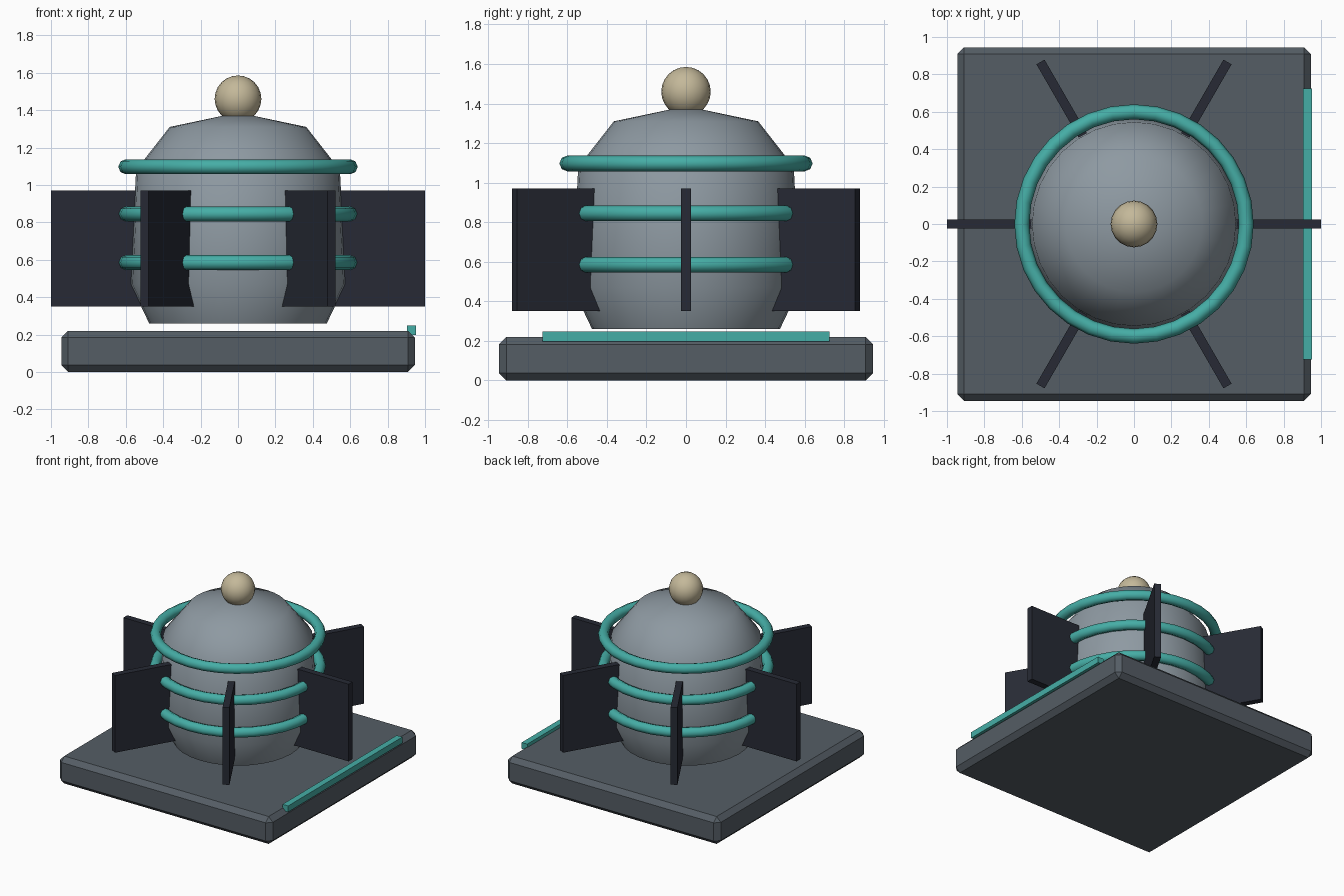
import bpy, bmesh, math
from mathutils import Matrix

if "Cube" in bpy.data.objects:
    bpy.data.objects.remove(bpy.data.objects["Cube"])


def material(name, rgb):
    m = bpy.data.materials.new(name)
    m.diffuse_color = (*rgb, 1)
    m.use_nodes = True
    m.node_tree.nodes["Principled BSDF"].inputs["Base Color"].default_value = m.diffuse_color
    return m


SLATE = material("slate", (0.09, 0.11, 0.13))
STEEL = material("steel", (0.27, 0.32, 0.36))
DARK = material("dark", (0.02, 0.023, 0.035))
TEAL = material("teal", (0.06, 0.42, 0.38))
SAND = material("sand", (0.55, 0.48, 0.32))


def finish(ob, name, mat, smooth=None):
    ob.name = name
    ob.data.materials.append(mat)
    if smooth:
        bpy.ops.object.select_all(action='DESELECT')
        ob.select_set(True)
        bpy.context.view_layer.objects.active = ob
        bpy.ops.object.shade_smooth_by_angle(angle=math.radians(smooth))
    return ob


def box(name, lo, hi, mat, turn=0.0, bevel=0.0):
    size = [b - a for a, b in zip(lo, hi)]
    mid = [(a + b) / 2 for a, b in zip(lo, hi)]
    bm = bmesh.new()
    bmesh.ops.create_cube(bm, size=1)
    bmesh.ops.transform(bm, verts=bm.verts, matrix=Matrix.Rotation(turn, 4, 'Z')
                        @ Matrix.Translation(mid) @ Matrix.Diagonal((*size, 1)))
    if bevel:
        bmesh.ops.bevel(bm, geom=bm.edges[:], offset=bevel, segments=1, affect='EDGES')
    me = bpy.data.meshes.new(name)
    bm.to_mesh(me)
    bm.free()
    ob = bpy.data.objects.new(name, me)
    bpy.context.collection.objects.link(ob)
    return finish(ob, name, mat)


def lathe(name, profile, segs, mat, smooth):
    verts, faces = [], []
    for r, z in profile:
        for i in range(segs):
            a = math.tau * i / segs
            verts.append((r * math.cos(a), r * math.sin(a), z))
    for k in range(len(profile) - 1):
        for i in range(segs):
            j = (i + 1) % segs
            faces.append((k * segs + i, k * segs + j, (k + 1) * segs + j, (k + 1) * segs + i))
    faces.append(tuple(reversed(range(segs))))
    faces.append(tuple(range((len(profile) - 1) * segs, len(profile) * segs)))
    me = bpy.data.meshes.new(name)
    me.from_pydata(verts, [], faces)
    ob = bpy.data.objects.new(name, me)
    bpy.context.collection.objects.link(ob)
    return finish(ob, name, mat, smooth)


# chamfered base slab and the light strip along its right edge
box("base", (-0.945, -0.945, 0), (0.945, 0.945, 0.22), SLATE, bevel=0.037)
box("edge_strip", (0.903, -0.725, 0.198), (0.953, 0.725, 0.247), TEAL)

# turned vessel body, hovering just above the base
lathe("body", [(0.475, 0.26), (0.575, 0.47), (0.545, 1.08), (0.365, 1.31), (0.08, 1.37)],
      32, STEEL, 45)

# six radial fins
for i in range(6):
    box(f"fin_{i + 1}", (0.48, -0.025, 0.35), (1.0, 0.025, 0.97), DARK, turn=i * math.pi / 3)

# three rings around the body
for i, z in enumerate((0.585, 0.845, 1.097)):
    bpy.ops.mesh.primitive_torus_add(location=(0, 0, z), major_radius=0.6, minor_radius=0.04,
                                     major_segments=32, minor_segments=8)
    finish(bpy.context.object, f"ring_{i + 1}", TEAL, 50)

# ball knob on top
bpy.ops.mesh.primitive_uv_sphere_add(segments=20, ring_count=12, radius=0.125,
                                     location=(0, 0, 1.46))
finish(bpy.context.object, "knob", SAND, 40)
